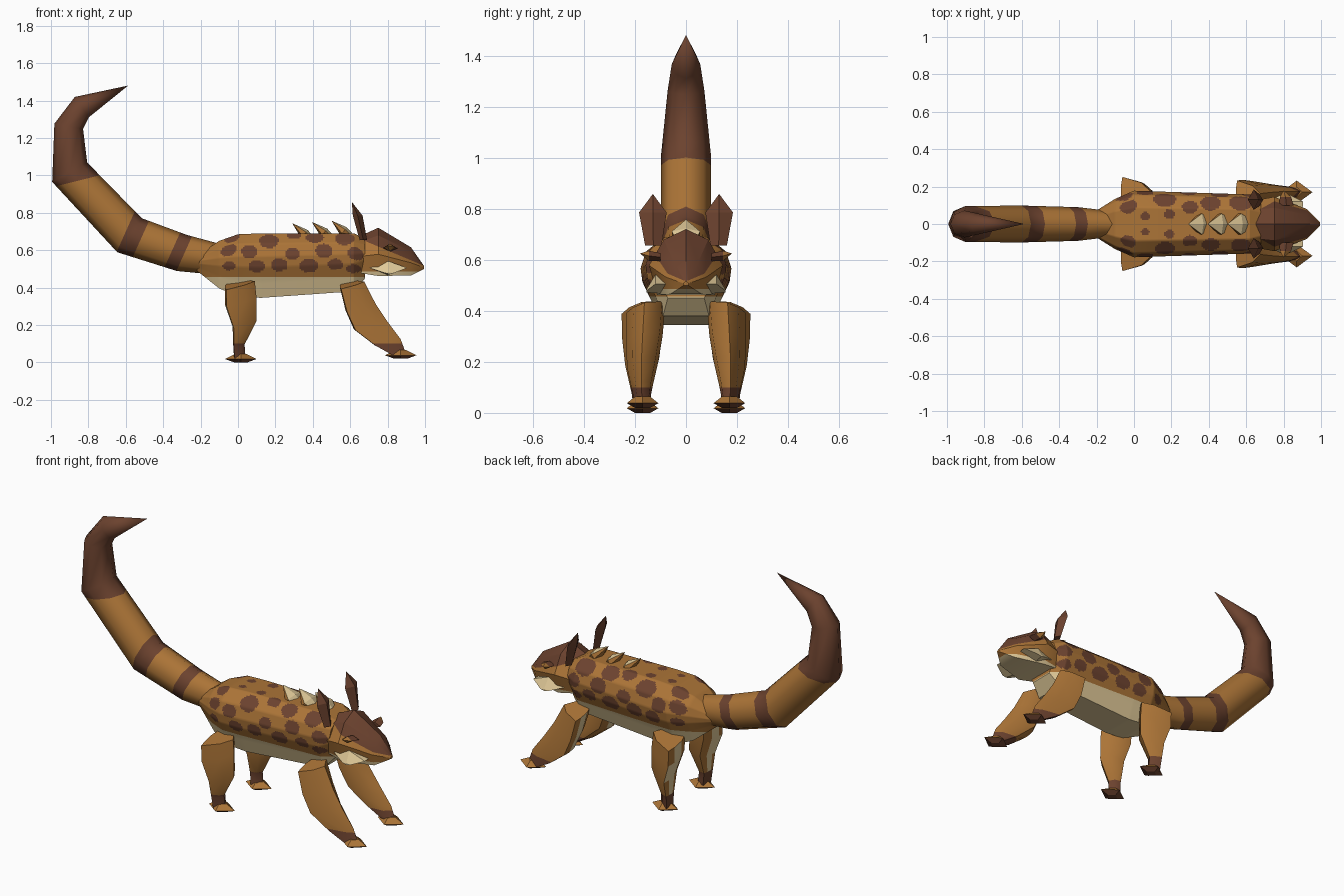
import bpy
import bmesh
import math
from mathutils import Vector

if "Cube" in bpy.data.objects:
    bpy.data.objects.remove(bpy.data.objects["Cube"], do_unlink=True)


def make_material(name, rgb):
    mat = bpy.data.materials.new(name)
    mat.use_nodes = True
    colour = (*rgb, 1.0)
    mat.diffuse_color = colour
    mat.node_tree.nodes["Principled BSDF"].inputs["Base Color"].default_value = colour
    return mat


TAN, BROWN, CREAM = range(3)
MATERIALS = [
    make_material("tan fur", (0.41, 0.175, 0.038)),
    make_material("dark brown fur", (0.15, 0.055, 0.028)),
    make_material("cream fur", (0.74, 0.58, 0.31)),
]
X, Y, Z = Vector((1, 0, 0)), Vector((0, 1, 0)), Vector((0, 0, 1))


def loft(name, rings, paint, cuts=(), smooth=40):
    """Skin closed rings, cut along colour borders, then colour faces by a rule."""
    bm = bmesh.new()
    loops = [[bm.verts.new(p) for p in ring] for ring in rings]
    count = len(loops[0])
    for low, high in zip(loops, loops[1:]):
        for i in range(count):
            j = (i + 1) % count
            bm.faces.new((low[i], low[j], high[j], high[i]))
    bm.faces.new(loops[0])
    bm.faces.new(loops[-1])
    bmesh.ops.remove_doubles(bm, verts=bm.verts, dist=0.0005)
    for point, normal in cuts:
        geom = bm.verts[:] + bm.edges[:] + bm.faces[:]
        bmesh.ops.bisect_plane(bm, geom=geom, plane_co=point, plane_no=normal)
    bmesh.ops.recalc_face_normals(bm, faces=bm.faces)
    bm.normal_update()
    for face in bm.faces:
        face.material_index = paint(face.calc_center_median(), face.normal)
    mesh = bpy.data.meshes.new(name)
    bm.to_mesh(mesh)
    bm.free()
    for mat in MATERIALS:
        mesh.materials.append(mat)
    obj = bpy.data.objects.new(name, mesh)
    bpy.context.collection.objects.link(obj)
    bpy.ops.object.select_all(action="DESELECT")
    obj.select_set(True)
    bpy.context.view_layer.objects.active = obj
    bpy.ops.object.shade_smooth_by_angle(angle=math.radians(smooth))


def oval(centre, u, v, sides):
    turns = [2 * math.pi * i / sides for i in range(sides)]
    return [Vector(centre) + u * math.cos(t) + v * math.sin(t) for t in turns]


def tube(name, stations, u, v, sides, paint, smooth=20):
    """Stations are x, y, z and the two radii along u and v."""
    rings = [oval((x, y, z), u * a, v * b, sides) for x, y, z, a, b in stations]
    loft(name, rings, paint, smooth=smooth)


def densify(points, steps, closed):
    ends = points[1:] + points[:1] if closed else points[1:]
    pairs = zip(points, ends)
    out = [p.lerp(q, k / steps) for p, q in pairs for k in range(steps)]
    return out if closed else out + [points[-1]]


# Body: barrel tapering to the belly, finely divided so that spots can be coloured
BODY = [(-0.22, 0.57, 0.49, 0.06), (-0.1, 0.65, 0.395, 0.135), (0, 0.685, 0.355, 0.178),
        (0.12, 0.69, 0.345, 0.174), (0.62, 0.69, 0.38, 0.158), (0.68, 0.66, 0.45, 0.125)]
HALF = [(0.17, 1), (0.5, 1), (0.88, 0.84), (1, 0.64), (0.96, 0.48), (0.76, 0.25), (0.57, 0)]
OUTLINE = HALF + [(-w, h) for w, h in reversed(HALF)]
# Spots: distance along the back, angle up the flank, radius
SPOTS = [(-0.05, 0.6, 0.035), (0.06, 0.5, 0.035), (0.165, 0.85, 0.045), (-0.05, 0.1, 0.028),
         (0.1, 0.08, 0.036), (0.22, 0.12, 0.038), (0.29, 0.45, 0.033), (0.38, 0.1, 0.042),
         (0.46, 0.55, 0.038), (0.41, 0.98, 0.04), (0.57, 0.95, 0.045), (0.63, 0.5, 0.036),
         (0.52, 0.15, 0.034), (0.62, 0, 0.032), (0.06, 1.35, 0.018), (0.19, 1.3, 0.022),
         (-0.03, 1.05, 0.035), (0.3, 1.1, 0.032)]
BELLY_TOP = Vector((0, 0, 0.456))


def body_paint(c, n):
    if c.z < BELLY_TOP.z:
        return CREAM
    angle = math.atan2(c.z - 0.5, abs(c.y))
    growth = 1.12 if c.y > 0 else 1
    for x, a, r in SPOTS:
        if math.hypot((c.x - x) / 1.2, 0.19 * (angle - a)) < r * growth:
            return BROWN
    return TAN


def body_ring(x, top, bottom, width):
    ring = [Vector((x, w * width, bottom + h * (top - bottom))) for w, h in OUTLINE]
    return densify(ring, 8, True)


sections = densify([Vector(s) for s in BODY[:4]], 14, False)
sections += densify([Vector(s) for s in BODY[3:]], 60, False)[1:]
loft("body", [body_ring(*s) for s in sections], body_paint, [(BELLY_TOP, Z)])

# Tail: curved tube with two bands and a dark end
TAIL = [(-0.13, 0.555, 0.085, 0.07), (-0.3, 0.585, 0.1, 0.09), (-0.58, 0.68, 0.112, 0.098),
        (-0.9, 1.017, 0.107, 0.097), (-0.905, 1.262, 0.078, 0.072),
        (-0.835, 1.365, 0.066, 0.056), (-0.587, 1.48, 0.0002, 0.0002)]
rings = []
for i, (x, z, thick, wide) in enumerate(TAIL):
    before, after = TAIL[max(i - 1, 0)], TAIL[min(i + 1, len(TAIL) - 1)]
    along = Vector((after[0] - before[0], 0, after[1] - before[1])).normalized()
    rings.append(oval((x, 0, z), Y * wide, along.cross(Y) * thick, 8))
BAND = Vector((1, 0, -0.45)).normalized()
TIP = Vector((-0.25, 0, 1)).normalized()
BANDS = [((-0.555, 0, 0.69), 0.045), ((-0.32, 0, 0.59), 0.033)]
TIP_START = Vector((-0.88, 0, 0.965))


def tail_paint(c, n):
    in_band = any(abs((c - Vector(p)).dot(BAND)) < w for p, w in BANDS)
    return BROWN if in_band or (c - TIP_START).dot(TIP) > 0 else TAN


cuts = [(Vector(p) + BAND * w * s, BAND) for p, w in BANDS for s in (-1, 1)]
loft("tail", rings, tail_paint, cuts + [(TIP_START, TIP)], 55)

# Head: tapering wedge with a dark crown and pale jaw
HEAD = [(0.64, 0.67, 0.48, 0.125), (0.75, 0.72, 0.462, 0.145),
        (0.925, 0.615, 0.465, 0.08), (0.995, 0.515, 0.5, 0.01)]
FACE = [(0.6, 0.84), (1, 0.45), (0.78, 0)]
FACE = [(0, 1)] + FACE + [(-w, h) for w, h in reversed(FACE)]
CROWN, CROWN_UP = Vector((0.72, 0, 0.632)), Vector((0.42, 0, 1)).normalized()
JAW = Vector((0, 0, 0.485))


def head_paint(c, n):
    if (c - CROWN).dot(CROWN_UP) > 0:
        return BROWN
    return CREAM if c.z < JAW.z else TAN


rings = [[(x, w * wide, low + h * (top - low)) for w, h in FACE] for x, top, low, wide in HEAD]
loft("head", rings, head_paint, [(CROWN, CROWN_UP), (JAW, Z)], 30)

# Back spikes: blades leaning back, pale on top and tan beneath
BLADE_UP = Vector((0.6, 0, 0.8))
for i in range(3):
    x = 0.29 + 0.105 * i
    z = 0.744 + 0.007 * i
    tube(f"back_spike_{i + 1}",
         [(x + 0.095, 0, z - 0.085, 0.024, 0.045), (x + 0.065, 0, z - 0.058, 0.028, 0.064),
          (x, 0, z, 0.0002, 0.0002)],
         BLADE_UP, Y, 6, lambda c, n: CREAM if n.dot(BLADE_UP) > 0.2 else TAN)

# Legs: stations of x, y, z and radii, skinned with a wedge-shaped section
HIND = [(0.01, 0.165, 0.42, 0.08, 0.087), (0.015, 0.168, 0.33, 0.084, 0.083),
        (0.035, 0.17, 0.21, 0.064, 0.068), (0.005, 0.175, 0.09, 0.03, 0.038),
        (0.01, 0.17, 0.025, 0.03, 0.035)]
FORE = [(0.61, 0.155, 0.42, 0.065, 0.078), (0.655, 0.162, 0.3, 0.08, 0.074),
        (0.71, 0.168, 0.2, 0.09, 0.062), (0.8, 0.17, 0.11, 0.07, 0.042),
        (0.86, 0.17, 0.05, 0.035, 0.03)]
WEDGE = [(1, 0.1), (0.35, 0.65), (-0.9, 1), (-1, 0.45), (-1, -0.3), (-0.8, -0.95), (0.4, -0.8)]
ANKLE = Vector((0, 0, 0.1))


def leg_ring(side, x, y, z, a, b):
    return [(x + u * a, side * (y + v * b), z + 0.2 * (u * a - v * b)) for u, v in WEDGE]


def leg_paint(c, n):
    if c.z < ANKLE.z:
        return BROWN
    return CREAM if n.x < -0.85 and abs(n.y) < 0.12 else TAN


for side, label in ((-1, "near"), (1, "far")):
    def flip(stations):
        return [(x, side * y, z, a, b) for x, y, z, a, b in stations]

    # Legs and pointed paws
    for name, leg, x, z in (("hind", HIND, 0.015, 0), ("fore", FORE, 0.87, 0.02)):
        loft(f"{name}_leg_{label}", [leg_ring(side, *s) for s in leg], leg_paint,
             [(ANKLE, Z)], 60)
        paw = [(x, 0.17, z, 0.035, 0.03), (x, 0.17, z + 0.018, 0.084, 0.062),
               (x, 0.17, z + 0.045, 0.03, 0.028)]
        tube(f"{name}_paw_{label}", flip(paw), X, Y, 4,
             lambda c, n: BROWN if n.z < 0 else TAN)

    # Leaf-shaped ear leaning back
    ear = [(0.67, 0.128, 0.655, 0.02, 0.032), (0.64, 0.13, 0.785, 0.026, 0.054),
           (0.61, 0.13, 0.855, 0.001, 0.002)]
    tube(f"ear_{label}", flip(ear), X, Y, 4, lambda c, n: BROWN)

    # Brow tuft with a tan tip
    tuft = [(0.815, 0.1, 0.61, 0.038, 0.016), (0.81, 0.145, 0.615, 0.03, 0.02),
            (0.8, 0.18, 0.625, 0.0002, 0.0002)]
    tube(f"brow_tuft_{label}", flip(tuft), X, Z, 4,
         lambda c, n: TAN if abs(c.y) > 0.14 else BROWN)

    # Pale cheek tuft
    cheek = [(0.79, 0.07, 0.505, 0.11, 0.038), (0.805, 0.12, 0.505, 0.1, 0.036),
             (0.81, 0.155, 0.478, 0.025, 0.006)]
    tube(f"cheek_{label}", flip(cheek), X, Z, 4, lambda c, n: CREAM)
